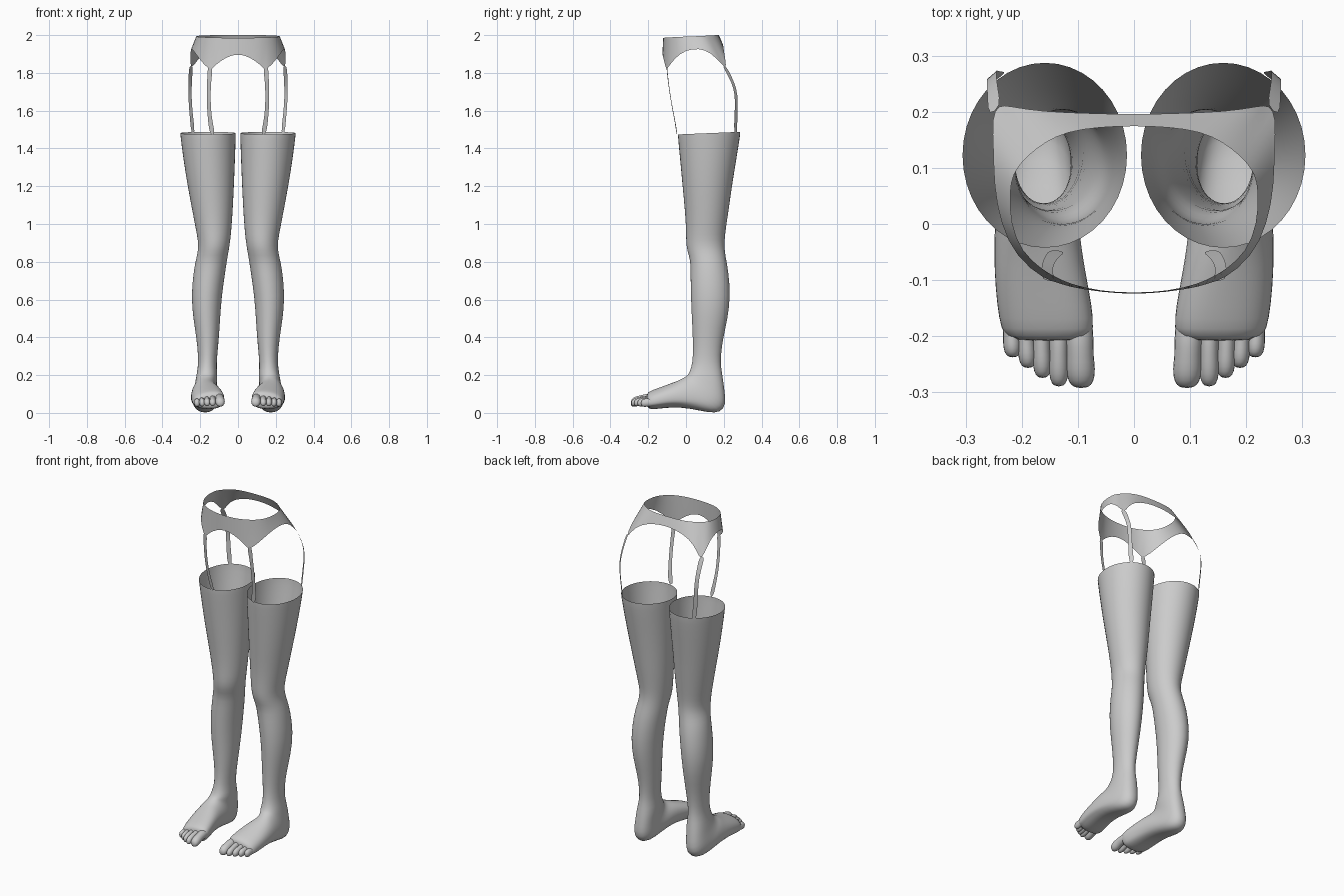
import bpy, bmesh
from math import sin, cos, pi, copysign
from mathutils import Vector


def finish(name, bm, levels=1):
    """Turn a half-model bmesh into a mirrored, smooth object."""
    bmesh.ops.recalc_face_normals(bm, faces=bm.faces)
    me = bpy.data.meshes.new(name)
    bm.to_mesh(me)
    bm.free()
    ob = bpy.data.objects.new(name, me)
    bpy.context.collection.objects.link(ob)
    m = ob.modifiers.new("mirror", 'MIRROR')
    m.use_clip = True
    m.merge_threshold = 0.0005
    if levels:
        s = ob.modifiers.new("smooth", 'SUBSURF')
        s.levels = s.render_levels = levels
    for p in me.polygons:
        p.use_smooth = True
    return ob


def grid(bm, rows, closed):
    """Skin rows of points with quads; return the vertex rows."""
    vs = [[bm.verts.new(p) for p in r] for r in rows]
    n = len(vs[0])
    for a, b in zip(vs, vs[1:]):
        for i in range(n if closed else n - 1):
            j = (i + 1) % n
            bm.faces.new((a[i], a[j], b[j], b[i]))
    return vs


def ring(yf, zf, yb, zb, x0, x1, n=20, power=1.0, tilt=0.0):
    """Oval through a front/top point, a back/bottom point and an x range."""
    cx, rx = (x0 + x1) / 2, (x1 - x0) / 2
    pts = []
    for i in range(n):
        a = 2 * pi * i / n
        c = copysign(abs(cos(a)) ** power, cos(a))
        s = copysign(abs(sin(a)) ** power, sin(a))
        z = (zf + zb) / 2 + (zf - zb) / 2 * c
        if c > -0.4:
            z -= tilt * rx * s
        pts.append((cx + rx * s, (yf + yb) / 2 + (yf - yb) / 2 * c, z))
    return pts


# Stocking leg: z, front y, back y, inner x, outer x
leg = [(1.48, -.045, .29, .01, .308), (1.46, -.045, .288, .01, .306),
       (1.34, -.033, .268, .014, .291), (1.2, -.02, .245, .02, .268),
       (1.08, -.008, .228, .026, .245), (.98, -.001, .213, .033, .226),
       (.91, -.001, .204, .04, .212), (.86, .004, .206, .048, .212),
       (.81, .022, .214, .057, .224), (.75, .023, .226, .066, .236),
       (.62, .024, .237, .085, .249), (.5, .03, .222, .094, .238),
       (.4, .035, .198, .1, .221), (.3, .037, .184, .11, .211),
       (.24, .028, .186, .113, .213)]
rows = [ring(f, z - (.006 if i == 0 else 0), b, z + (.008 if i == 0 else 0), x0, x1)
        for i, (z, f, b, x0, x1) in enumerate(leg)]

# Foot: section planes swing from level at the ankle to upright at the toes
foot = [(.013, .205, .197, .18, .108, .222), (.003, .198, .207, .1, .112, .228),
        (-.005, .192, .212, .045, .112, .234), (-.015, .186, .185, .0, .108, .24),
        (-.028, .178, .12, .0, .104, .246), (-.06, .164, .02, .024, .096, .25),
        (-.1, .148, -.07, .03, .086, .25), (-.15, .13, -.14, .022, .074, .245),
        (-.19, .115, -.185, .018, .07, .238), (-.212, .1, -.207, .026, .08, .225)]
rows += [ring(*f, power=.85, tilt=.12 if k > 4 else 0) for k, f in enumerate(foot)]
bm = bmesh.new()
vs = grid(bm, rows, True)
bm.faces.new(vs[-1])
finish("stocking_legs", bm)

# Toes: base x, tip x, base y, tip y, radius, base height
toes = [(.098, .094, -.17, -.293, .027, .076), (.134, .134, -.17, -.29, .0185, .072),
        (.166, .163, -.165, -.275, .0175, .068), (.194, .189, -.16, -.257, .017, .063),
        (.22, .216, -.15, -.238, .017, .057)]
profile = [(0, .9, 0), (.3, 1, .05), (.52, .92, .25), (.72, 1.04, .6),
           (.9, .92, .85), (1, .5, 1)]
bm = bmesh.new()
for xb, xt, yb, yt, r, h in toes:
    rows = []
    for t, k, drop in profile:
        x, y, z = xb + (xt - xb) * t, yb + (yt - yb) * t, h + (.052 - h) * drop
        rr, rz = r * k, max(r, .022) * k * 1.05
        rows.append(ring(y, z + rz, y, z - rz, x - rr, x + rr, n=10))
    vs = grid(bm, rows, True)
    bm.faces.new(vs[-1])
finish("toes", bm)

# Waist belt: top edge and bottom edge, from front centre round to back centre
belt = [((0, -.123, 1.985), (0, -.125, 1.9)), ((.06, -.12, 1.985), (.055, -.122, 1.888)),
        ((.115, -.107, 1.987), (.118, -.112, 1.845)), ((.145, -.092, 1.988), (.135, -.104, 1.82)),
        ((.165, -.08, 1.988), (.158, -.1, 1.82)), ((.2, -.05, 1.99), (.21, -.06, 1.88)),
        ((.22, 0, 1.992), (.238, 0, 1.922)), ((.222, .06, 1.994), (.25, .07, 1.93)),
        ((.215, .09, 1.996), (.25, .13, 1.91)), ((.2, .11, 1.997), (.254, .19, 1.845)),
        ((.185, .125, 1.998), (.242, .213, 1.825)), ((.16, .145, 1.999), (.222, .21, 1.86)),
        ((.12, .165, 2.0), (.165, .2, 1.92)), ((.06, .173, 2.0), (.07, .197, 1.947)),
        ((0, .175, 2.0), (0, .195, 1.952))]
bm = bmesh.new()
grid(bm, [[Vector(a).lerp(Vector(b), t) for t in (0, .33, .67, 1)] for a, b in belt], False)
finish("waist_belt", bm)


# Suspender straps: flat ribbons from belt points to the stocking tops
def strap(name, path, side):
    side = Vector(side).normalized()
    b = bmesh.new()
    grid(b, [[Vector(p) - side * w, Vector(p) + side * w] for *p, w in path], False)
    finish(name, b)


strap("front_straps", [(.147, -.102, 1.835, .016), (.151, -.097, 1.78, .011),
                       (.155, -.088, 1.71, .01), (.155, -.074, 1.62, .01),
                       (.147, -.057, 1.54, .011), (.134, -.047, 1.468, .016)], (1, .15, 0))
strap("back_straps", [(.248, .2, 1.84, .016), (.252, .232, 1.785, .012),
                      (.254, .262, 1.715, .011), (.254, .268, 1.65, .011),
                      (.246, .263, 1.56, .011), (.237, .263, 1.475, .015)], (.75, -.65, 0))
